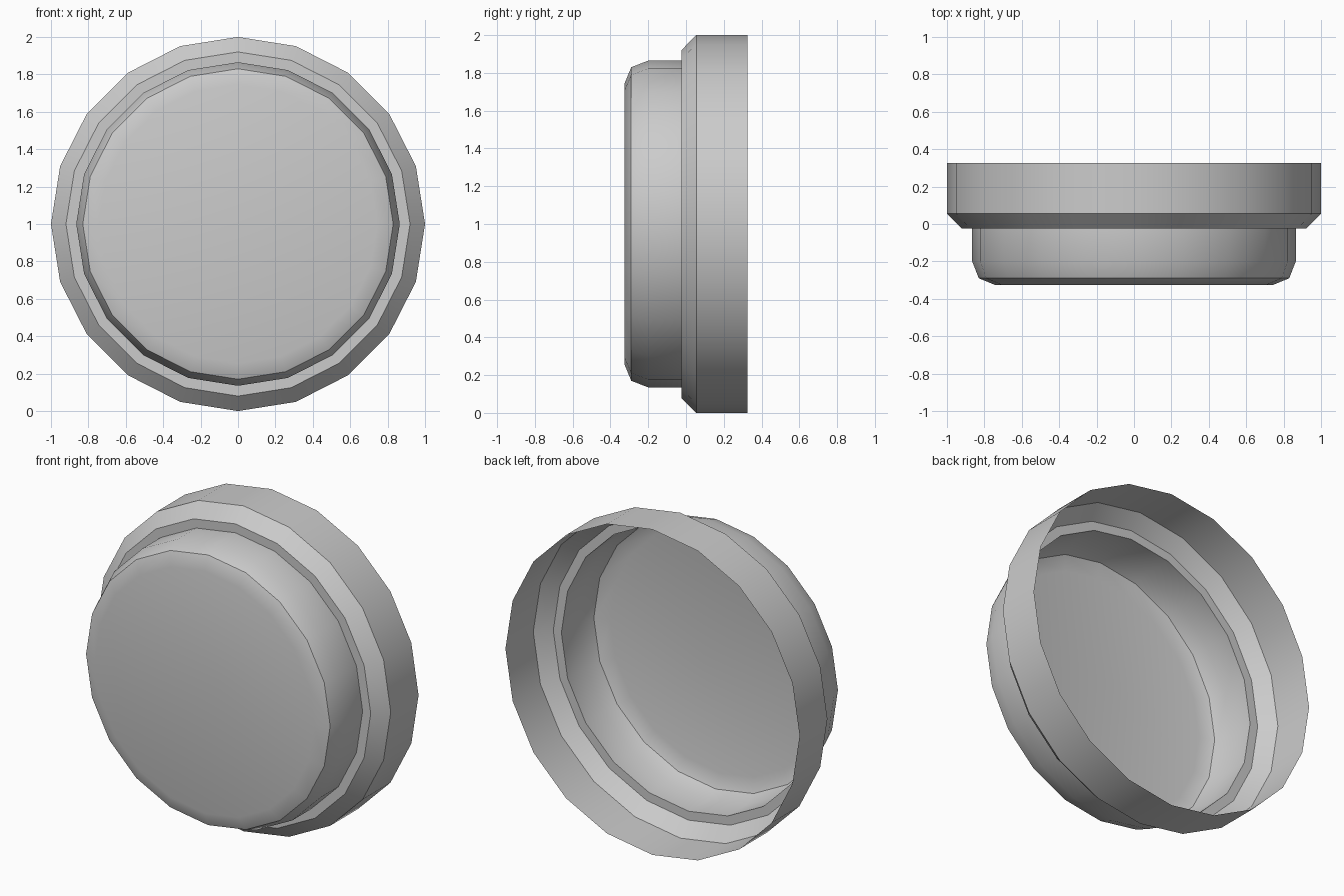
import bpy, bmesh, math

if "Cube" in bpy.data.objects:
    bpy.data.objects.remove(bpy.data.objects["Cube"])

SIDES = 20
# (radius, y) from the open back rim to the front lip
PROFILE = [(1.0, 0.325), (1.0, 0.055), (0.92, -0.025), (0.865, -0.025),
           (0.865, -0.2), (0.83, -0.29), (0.745, -0.325)]
CENTRE_Y = -0.18

bm = bmesh.new()


def ring(radius, y):
    return [bm.verts.new((radius * math.cos(math.tau * i / SIDES), y,
                          1 + radius * math.sin(math.tau * i / SIDES)))
            for i in range(SIDES)]


# Stepped, open-backed wall
rings = [ring(r, y) for r, y in PROFILE]
for a, b in zip(rings, rings[1:]):
    for i in range(SIDES):
        j = (i + 1) % SIDES
        bm.faces.new((a[i], a[j], b[j], b[i]))

# Front sunk to a shallow cone
centre = bm.verts.new((0, CENTRE_Y, 1))
for i in range(SIDES):
    bm.faces.new((rings[-1][i], rings[-1][(i + 1) % SIDES], centre))

# Outward normals: the front must face -y
bmesh.ops.recalc_face_normals(bm, faces=bm.faces)
bm.normal_update()
if centre.link_faces[0].normal.y > 0:
    bmesh.ops.reverse_faces(bm, faces=bm.faces)

mesh = bpy.data.meshes.new("round_cap")
bm.to_mesh(mesh)
bm.free()
cap = bpy.data.objects.new("round_cap", mesh)
bpy.context.collection.objects.link(cap)

# Smooth round the wall, crisp at the steps
bpy.context.view_layer.objects.active = cap
cap.select_set(True)
bpy.ops.object.shade_smooth_by_angle(angle=math.radians(38))
